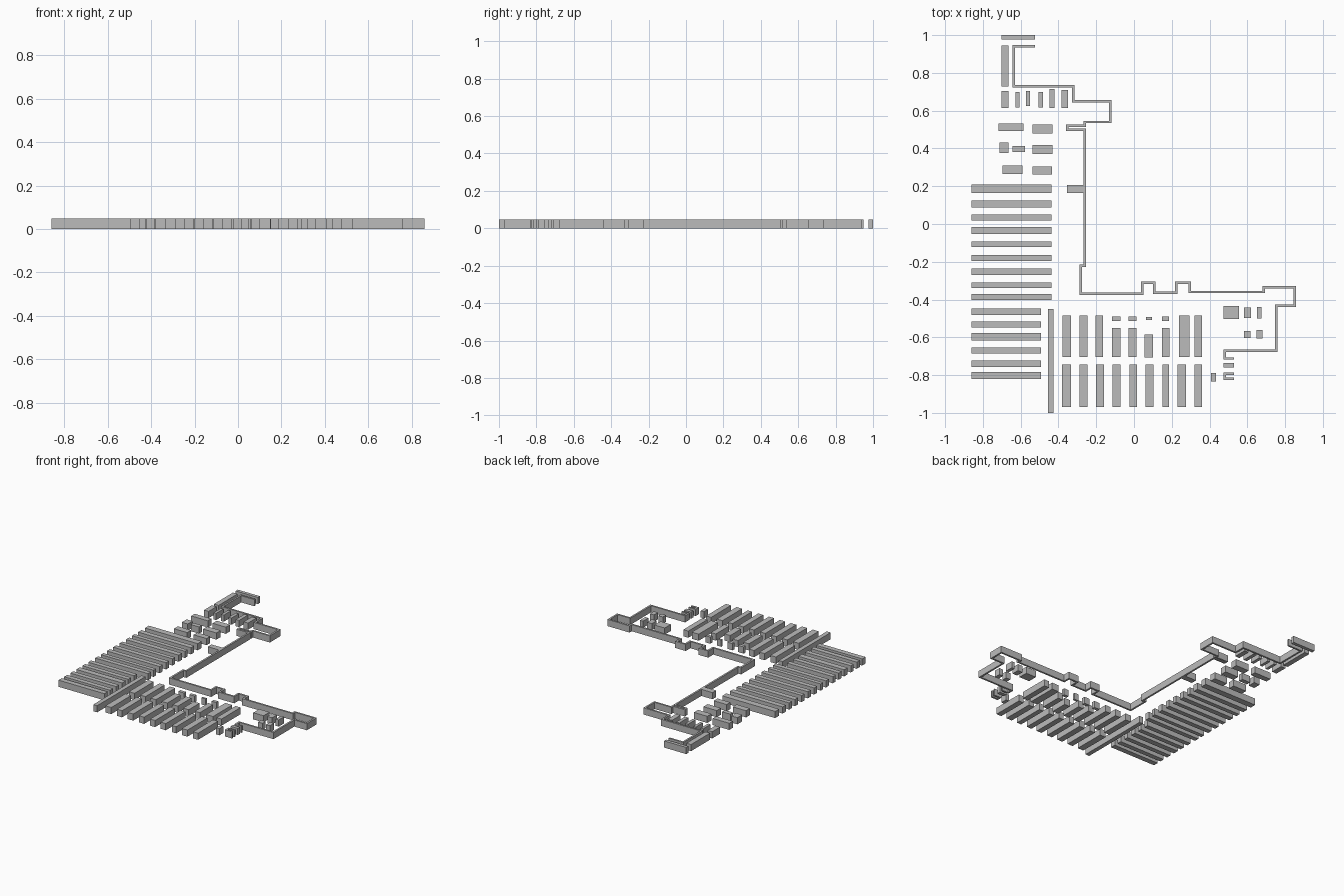
import bpy
import bmesh
from mathutils import Matrix, Vector

HEIGHT = 0.048
WALL = 0.013

default_cube = bpy.data.objects.get("Cube")
if default_cube:
    bpy.data.objects.remove(default_cube, do_unlink=True)

# Single flat colour
grey = bpy.data.materials.new("plain grey")
grey.use_nodes = True
colour = (0.5, 0.5, 0.5, 1)
grey.diffuse_color = colour
grey.node_tree.nodes["Principled BSDF"].inputs["Base Color"].default_value = colour


def make_object(name, bm):
    bmesh.ops.recalc_face_normals(bm, faces=bm.faces)
    mesh = bpy.data.meshes.new(name)
    bm.to_mesh(mesh)
    bm.free()
    mesh.materials.append(grey)
    obj = bpy.data.objects.new(name, mesh)
    bpy.context.collection.objects.link(obj)
    return obj


def make_blocks(name, rectangles):
    """Blocks of common height from (left, right, front, back) rectangles."""
    bm = bmesh.new()
    for left, right, front, back in rectangles:
        centre = Vector(((left + right) / 2, (front + back) / 2, HEIGHT / 2))
        size = Vector((right - left, back - front, HEIGHT))
        matrix = Matrix.Translation(centre) @ Matrix.Diagonal(size).to_4x4()
        bmesh.ops.create_cube(bm, size=1, matrix=matrix)
    make_object(name, bm)


def make_rows(name, left, right, rows):
    """Blocks running along x, from (centre y, depth) pairs."""
    make_blocks(name, [(left, right, y - d / 2, y + d / 2) for y, d in rows])


def make_columns(name, front, back, columns):
    """Blocks running along y, from (centre x, width) pairs."""
    make_blocks(name, [(x - w / 2, x + w / 2, front, back) for x, w in columns])


def make_wall(name, start, turns):
    """Thin wall that moves to a new x, then a new y, and so on."""
    x, y = start
    path = [(x, y)]
    for step, value in enumerate(turns):
        if step % 2 == 0:
            x = value
        else:
            y = value
        path.append((x, y))
    bm = bmesh.new()
    low = [bm.verts.new((px, py, 0)) for px, py in path]
    high = [bm.verts.new((px, py, HEIGHT)) for px, py in path]
    for i in range(len(path) - 1):
        bm.faces.new((low[i], low[i + 1], high[i + 1], high[i]))
    wall = make_object(name, bm)
    solid = wall.modifiers.new("thickness", "SOLIDIFY")
    solid.thickness = WALL
    solid.offset = 0
    solid.use_even_offset = True


# Long parallel rows on the right-hand wing
make_rows("long_rows", -.859, -.437, [
    (.187, .045), (.106, .037), (.034, .03), (-.034, .037), (-.108, .03),
    (-.18, .034), (-.252, .034), (-.324, .028), (-.386, .033)])
make_rows("short_rows", -.859, -.493, [
    (-.465, .033), (-.532, .033), (-.598, .04),
    (-.67, .033), (-.739, .034), (-.802, .037)])

# Narrow spine between the two wings
make_blocks("dividing_spine", [(-.456, -.425, -1, -.45)])

# Two ranks of columns along the front wing
make_columns("front_columns", -.97, -.743, [
    (-.357, .047), (-.268, .042), (-.18, .044), (-.092, .042), (-.003, .04),
    (.082, .04), (.168, .035), (.253, .045), (.34, .04)])
make_columns("back_columns", -.703, -.484, [
    (-.357, .045), (-.268, .042), (-.184, .042), (.265, .055), (.34, .04)])
make_columns("cut_columns", -.703, -.55, [
    (-.095, .045), (-.009, .042), (.167, .04)])
make_columns("shortest_column", -.707, -.585, [(.079, .045)])
make_columns("column_end_caps", -.513, -.49, [
    (-.095, .045), (-.009, .042), (.167, .037)])
make_columns("small_end_cap", -.508, -.492, [(.079, .032)])

# Blocks inside the left end of the front wing
make_blocks("left_end_blocks", [
    (.474, .556, -.503, -.434), (.582, .62, -.497, -.442),
    (.651, .675, -.5, -.439), (.582, .617, -.603, -.566),
    (.648, .68, -.606, -.56)])
make_blocks("left_entry_blocks", [
    (.408, .434, -.833, -.788), (.474, .53, -.76, -.735)])

# Blocks at the back end of the right wing
make_blocks("back_end_blocks", [
    (-.702, -.525, .976, 1), (-.702, -.665, .728, .945)])
make_blocks("back_end_stalls", [
    (-.702, -.665, .614, .704), (-.628, -.607, .616, .7),
    (-.572, -.551, .625, .704), (-.506, -.483, .616, .698),
    (-.448, -.422, .614, .714), (-.385, -.35, .614, .709)])
make_blocks("back_islands", [
    (-.718, -.586, .492, .532), (-.538, -.432, .479, .526),
    (-.712, -.665, .376, .431), (-.644, -.578, .381, .413),
    (-.538, -.432, .37, .418), (-.697, -.591, .265, .31),
    (-.538, -.435, .262, .304)])
make_blocks("wall_counter", [(-.356, -.26, .164, .206)])

# Stepped wall around the inner side of both wings
make_wall("boundary_wall", (-.525, .942), [
    -.636, .73, -.321, .651, -.126, .54, -.26, .521, -.353, .5,
    -.26, -.222, -.282, -.37, .043, -.312, .107, -.365, .223, -.312,
    .294, -.36, .688, -.335, .852, -.434, .752, -.672, .48, -.712, .53])

# Small bracket-shaped wall by the left entry
make_wall("entry_bracket", (.53, -.793), [.48, -.819, .53])
